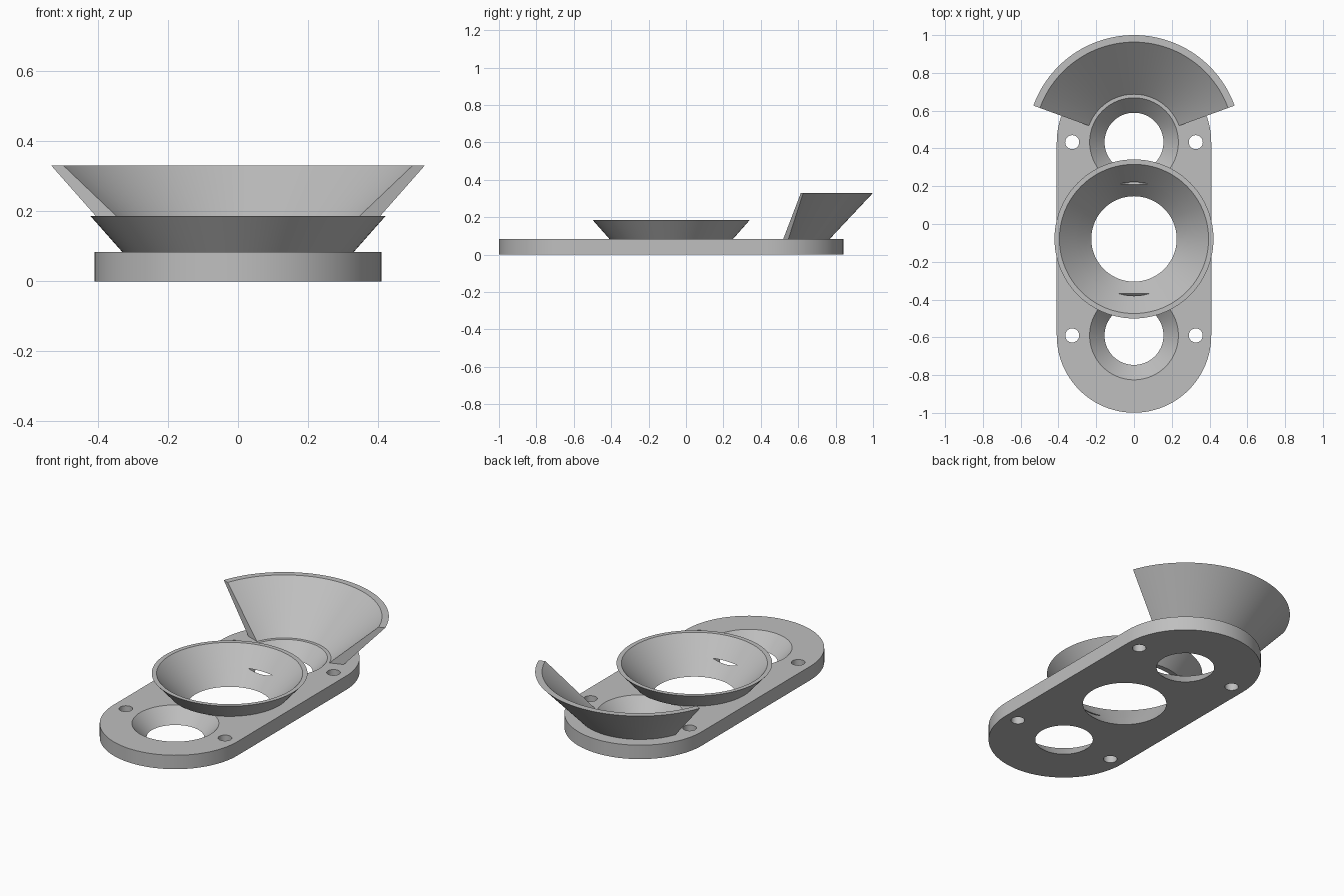
import bpy, bmesh, math

if "Cube" in bpy.data.objects:
    bpy.data.objects.remove(bpy.data.objects["Cube"])

PLATE_H = 0.083
BACK_Y, MID_Y, FRONT_Y = 0.433, -0.079, -0.59
HALF_W = 0.409
SEGS = 96

grey = bpy.data.materials.new("light grey")
grey.use_nodes = True
colour = (0.52, 0.52, 0.52, 1)
grey.diffuse_color = colour
grey.node_tree.nodes["Principled BSDF"].inputs["Base Color"].default_value = colour


def make_object(name, bm):
    bmesh.ops.recalc_face_normals(bm, faces=bm.faces)
    mesh = bpy.data.meshes.new(name)
    bm.to_mesh(mesh)
    bm.free()
    mesh.materials.append(grey)
    obj = bpy.data.objects.new(name, mesh)
    bpy.context.collection.objects.link(obj)
    return obj


def activate(obj):
    bpy.ops.object.select_all(action="DESELECT")
    obj.select_set(True)
    bpy.context.view_layer.objects.active = obj


def finish(obj):
    activate(obj)
    bpy.ops.object.shade_smooth_by_angle(angle=math.radians(30))


def revolve(name, profile, y, start=0, end=360):
    """Turn a closed (radius, z) profile about a vertical axis at y."""
    bm = bmesh.new()
    full = end - start == 360
    steps = SEGS if full else SEGS // 2
    rings = []
    for i in range(steps if full else steps + 1):
        a = math.radians(start + (end - start) * i / steps)
        rings.append([bm.verts.new((r * math.cos(a), y + r * math.sin(a), z))
                      for r, z in profile])
    n = len(profile)
    pairs = list(zip(rings, rings[1:]))
    if full:
        pairs.append((rings[-1], rings[0]))
    for a, b in pairs:
        for j in range(n):
            k = (j + 1) % n
            bm.faces.new((a[j], a[k], b[k], b[j]))
    if not full:
        bm.faces.new(rings[0])
        bm.faces.new(rings[-1])
    return make_object(name, bm)


def cut_cone(target, x, y, r_bottom, r_top):
    """Cut a tapered hole with the given radii at the plate's two faces."""
    bm = bmesh.new()
    spread = r_top - r_bottom
    bmesh.ops.create_cone(bm, cap_ends=True, segments=SEGS, depth=PLATE_H * 2,
                          radius1=r_bottom - spread / 2, radius2=r_top + spread / 2)
    bmesh.ops.translate(bm, verts=bm.verts, vec=(x, y, PLATE_H / 2))
    cutter = make_object("hole_cutter", bm)
    cutter.hide_render = True
    activate(target)
    mod = target.modifiers.new("hole", "BOOLEAN")
    mod.operation = "DIFFERENCE"
    mod.solver = "EXACT"
    mod.object = cutter
    bpy.ops.object.modifier_apply(modifier=mod.name)
    bpy.data.objects.remove(cutter)


# Base plate with rounded ends
bm = bmesh.new()
outline = []
for centre, offset in ((BACK_Y, 0), (FRONT_Y, math.pi)):
    for i in range(SEGS // 2 + 1):
        a = offset + math.pi * i / (SEGS // 2)
        outline.append(bm.verts.new((HALF_W * math.cos(a), centre + HALF_W * math.sin(a), 0)))
face = bm.faces.new(outline)
top = bmesh.ops.extrude_face_region(bm, geom=[face])["geom"]
bmesh.ops.translate(bm, verts=[v for v in top if isinstance(v, bmesh.types.BMVert)],
                    vec=(0, 0, PLATE_H))
plate = make_object("base_plate", bm)

# Three tapered openings and four screw holes
cut_cone(plate, 0, MID_Y, 0.226, 0.301)
for y in (BACK_Y, FRONT_Y):
    cut_cone(plate, 0, y, 0.156, 0.235)
    for x in (-0.327, 0.327):
        cut_cone(plate, x, y, 0.037, 0.037)
finish(plate)

# Flared ring around the middle opening
finish(revolve("middle_funnel", [(0.301, PLATE_H), (0.33, PLATE_H),
                                 (0.421, 0.186), (0.395, 0.186)], MID_Y))

# Flared partial shield behind the back opening
finish(revolve("back_shield", [(0.254, PLATE_H), (0.335, PLATE_H),
                               (0.567, 0.33), (0.53, 0.33)], BACK_Y, 20, 160))
